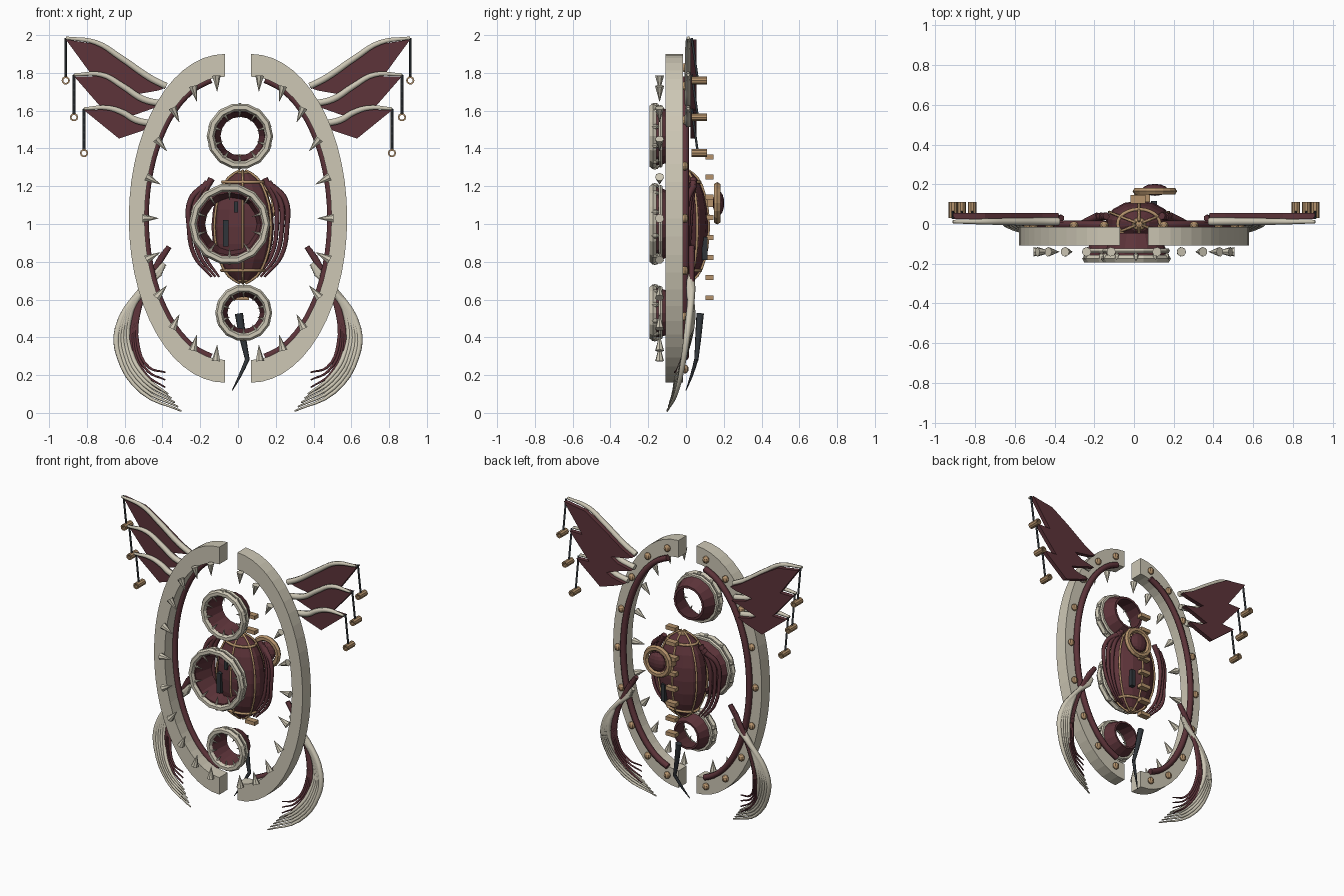
import bpy, bmesh
from math import sin, cos, pi, radians
from mathutils import Vector, Matrix

if "Cube" in bpy.data.objects:
    bpy.data.objects.remove(bpy.data.objects["Cube"])


def material(name, rgb):
    m = bpy.data.materials.new(name)
    m.use_nodes = True
    m.diffuse_color = (*rgb, 1)
    m.node_tree.nodes["Principled BSDF"].inputs["Base Color"].default_value = (*rgb, 1)
    return m


BONE = material("bone", (.61, .57, .46))
MAROON = material("maroon", (.11, .034, .042))
GOLD = material("gold", (.46, .29, .15))
SLATE = material("dark slate", (.03, .036, .042))


def finish(name, bm, mat):
    bmesh.ops.recalc_face_normals(bm, faces=bm.faces)
    me = bpy.data.meshes.new(name)
    bm.to_mesh(me)
    bm.free()
    me.materials.append(mat)
    ob = bpy.data.objects.new(name, me)
    bpy.context.collection.objects.link(ob)
    return ob


def sweep(name, sections, mat, closed=False):
    """Skin a row of equal closed cross-sections."""
    bm = bmesh.new()
    rows = [[bm.verts.new(p) for p in s] for s in sections]
    n = len(rows[0])
    pairs = list(zip(rows, rows[1:])) + ([(rows[-1], rows[0])] if closed else [])
    for a, b in pairs:
        for i in range(n):
            j = (i + 1) % n
            bm.faces.new((a[i], a[j], b[j], b[i]))
    if not closed:
        bm.faces.new(rows[0])
        bm.faces.new(rows[-1])
    return finish(name, bm, mat)


def lathe(name, c, profile, mat, seg=14):
    """Turn a closed (radius, depth) profile about the y axis."""
    secs = [[(c[0] + r * cos(a), c[1] + y, c[2] + r * sin(a)) for r, y in profile]
            for a in (2 * pi * i / seg for i in range(seg))]
    return sweep(name, secs, mat, True)


def hoop(name, c, r, thick, mat, seg=14):
    prof = [(r + thick * cos(a), thick * sin(a)) for a in (pi * k / 3 for k in range(6))]
    return lathe(name, c, prof, mat, seg)


def tube(name, pts, r, mat, taper=None, steps=5, sides=1):
    """Round strand through points, thinned by the taper list."""
    cu = bpy.data.curves.new(name, 'CURVE')
    cu.dimensions = '3D'
    cu.bevel_depth, cu.bevel_resolution = r, sides
    cu.resolution_u, cu.use_fill_caps = steps, True
    sp = cu.splines.new('BEZIER')
    sp.bezier_points.add(len(pts) - 1)
    for i, (bp, p) in enumerate(zip(sp.bezier_points, pts)):
        bp.co = p
        bp.handle_left_type = bp.handle_right_type = 'AUTO'
        bp.radius = taper[i] if taper else 1
    cu.materials.append(mat)
    ob = bpy.data.objects.new(name, cu)
    bpy.context.collection.objects.link(ob)
    return ob


def spikes(name, items, mat, seg=7):
    """Cones given as (base, direction, radius, length)."""
    bm = bmesh.new()
    for base, d, r, h in items:
        d = Vector(d).normalized()
        mx = Matrix.Translation(Vector(base) + d * h / 2) @ d.to_track_quat('Z', 'Y').to_matrix().to_4x4()
        bmesh.ops.create_cone(bm, cap_ends=True, segments=seg, radius1=r, radius2=.001,
                              depth=h, matrix=mx)
    return finish(name, bm, mat)


def balls(name, items, mat, u=12, v=8):
    bm = bmesh.new()
    for c, s in items:
        bmesh.ops.create_uvsphere(bm, u_segments=u, v_segments=v, radius=1,
                                  matrix=Matrix.Translation(c) @ Matrix.Diagonal((*s, 1)))
    return finish(name, bm, mat)


def boxes(name, items, mat):
    bm = bmesh.new()
    for c, s in items:
        bmesh.ops.create_cube(bm, size=1, matrix=Matrix.Translation(c) @ Matrix.Diagonal((*s, 1)))
    return finish(name, bm, mat)


MID = 1.03


def arc(s, a, b, deg, y):
    t = radians(deg)
    return Vector((s * (.07 + a * cos(t)), y, MID + b * sin(t)))


# Wings: spar points and lower membrane edge, as (x, z)
WINGS = [
    ([(.38, 1.73), (.46, 1.77), (.62, 1.88), (.75, 1.96), (.912, 1.985)], [(.74, 1.75), (.62, 1.68), (.42, 1.715)], 1.76),
    ([(.39, 1.635), (.5, 1.66), (.61, 1.73), (.72, 1.79), (.868, 1.79)], [(.72, 1.62), (.62, 1.56), (.45, 1.62)], 1.565),
    ([(.44, 1.53), (.54, 1.55), (.61, 1.59), (.69, 1.615), (.815, 1.61)], [(.63, 1.46), (.51, 1.5), (.46, 1.52)], 1.375)]

for s, side in ((1, "left"), (-1, "right")):
    # Half frame with a boxed section
    rim = []
    for i in range(29):
        d = -90 + i * 180 / 28
        rim.append([arc(s, .508, .87, d, -.108), arc(s, .508, .87, d, -.015),
                    arc(s, .425, .75, d, -.015), arc(s, .425, .75, d, -.108)])
    sweep(side + "_frame", rim, BONE)
    tube(side + "_frame_cord", [arc(s, .42, .745, d, -.004) for d in range(-80, 81, 10)],
         .021, MAROON, steps=2)
    balls(side + "_frame_studs", [(arc(s, .465, .81, d, -.006), (.024, .02, .024))
                                  for d in range(-80, 81, 20)], GOLD, 8, 6)
    thorns = []
    for i in range(11):
        p = arc(s, .435, .76, 84 - 16.8 * i, -.14)
        thorns.append((p, Vector((s * .07, -.14, MID)) - p, .024, .085))
    spikes(side + "_thorns", thorns, BONE)

    # Wings with hanging weights
    for k, (spar, low, drop) in enumerate(WINGS, 1):
        tag = f"{side}_wing_{k}_"
        tube(tag + "spar", [(s * x, .012, z) for x, z in spar], .02, BONE, (1, 1, .9, .75, .45))
        sweep(tag + "membrane", [[(s * x, y, z - .008) for x, z in spar + low] for y in (.025, .055)], MAROON)
        x, z = spar[-1]
        tube(tag + "cord", [(s * x, .03, z), (s * x, .06, drop + .02)], .007, SLATE)
        lathe(tag + "weight", (s * x, .07, drop),
              [(.022, -.04), (.022, .04), (.013, .04), (.013, -.04)], GOLD, 10)

    # Trailing strands crossing behind the frame
    for k in range(5):
        f = k / 4
        tube(f"{side}_bone_strand_{k + 1}",
             [(s * (.39 + .02 * f), .03, .79 - .05 * f), (s * (.5 + .02 * f), .02 + .01 * f, .66 - .02 * f),
              (s * (.58 + .055 * f), .03 - .02 * f, .49 - .04 * f),
              (s * (.57 + .06 * f), .0 - .01 * f, .33 - .03 * f),
              (s * (.49 + .02 * f), -.05, .19 - .08 * f),
              (s * (.37 - .07 * f), -.07 - .03 * f, .1 - .09 * f)],
             .019, BONE, (.8, 1, 1, .8, .55, .25), 4)
    for k in range(4):
        f = k / 3
        tube(f"{side}_red_strand_{k + 1}",
             [(s * (.365 + .04 * f), .03, .88 - .05 * f), (s * (.44 + .03 * f), .03, .75 - .04 * f),
              (s * (.52 + .015 * f), .025, .56), (s * (.53 + .03 * f), 0, .36 - .03 * f),
              (s * (.47 + .02 * f), -.04, .24 - .06 * f), (s * .385, -.06, .215 - .12 * f)],
             .014, MAROON, (1.2, 1, .9, .7, .5, .3), 4)

    # Ribs around the body
    for k in range(3):
        w = .205 + .027 * k
        tube(f"{side}_rib_{k + 1}",
             [(s * (.14 + .02 * k), .04, 1.24 - .02 * k), (s * (w - .01), .03 - .01 * k, 1.13),
              (s * w, .02 - .01 * k, .98), (s * (w - .03), .01, .83), (s * (.1 + .02 * k), 0, .72)],
             .014, MAROON, (1.4, 1.1, .9, .8, .4))

# Faceted body with gold seams
BODY, SIZE = Vector((.025, 0, .985)), Vector((.17, .118, .295))
balls("body", [(BODY, SIZE)], MAROON, 14, 10)


def shell(lon, lat, k=1.02):
    a, b = radians(lon), radians(lat)
    return BODY + Vector((cos(a) * cos(b), sin(a) * cos(b), sin(b))) * SIZE * k


for k in range(6):
    tube(f"body_seam_{k + 1}", [shell(30 + 60 * k, b) for b in range(-84, 85, 24)], .007, GOLD, steps=2)
for k, b in enumerate((-50, 52)):
    tube(f"body_band_{k + 1}", [shell(a, b) for a in range(0, 361, 30)], .009, GOLD, steps=2)
balls("body_caps", [(BODY + Vector((0, 0, h)), (.04, .035, .018)) for h in (-.28, .28)], GOLD, 10, 6)
boxes("body_slots", [((-.065, -.107, .95), (.03, .03, .14)), ((-.01, -.115, 1.09), (.02, .02, .06)),
                     ((.1, .1, .87), (.03, .03, .12))], SLATE)

# Spine bars on the back
boxes("spine_bars", [((.02, .125, 1.355 - .1065 * i), (.075, .042, .026)) for i in range(8)], GOLD)

# Round back ornament
hoop("back_ornament_ring", (.105, .165, 1.11), .092, .02, GOLD, 16)
balls("back_ornament_dome", [((.105, .172, 1.11), (.066, .03, .066))], MAROON)
boxes("back_ornament_mount", [((.04, .135, 1.11), (.08, .05, .04))], GOLD)

# Three open funnels with toothed rims
for name, x, z, r in (("upper", .01, 1.465, .155), ("middle", -.045, 1.0, .195), ("lower", .03, .53, .13)):
    lathe(name + "_funnel", (x, 0, z), [(r, -.175), (r * .98, -.13), (r * .76, -.045),
                                        (r * .66, -.045), (r * .85, -.175)], MAROON, 16)
    hoop(name + "_rim", (x, -.175, z), r, .021, BONE, 14)
    hoop(name + "_rim_back", (x, -.135, z), r * 1.02, .013, BONE, 14)
    teeth, knobs = [], []
    for i in range(10):
        a = 2 * pi * (i + .5) / 10
        d = Vector((cos(a), 0, sin(a)))
        c = Vector((x, -.18, z))
        teeth.append((c + d * r, -d + Vector((0, .25, 0)), .012, .3 * r + .015))
        knobs.append((c + d * (r + .008) + Vector((0, .015, 0)), (.014, .022, .014)))
    spikes(name + "_teeth", teeth, BONE, 6)
    balls(name + "_rim_knobs", knobs, BONE, 6, 4)

# Dark bent blade under the body
tube("blade_grip", [(.005, .075, .525), (.025, .065, .4), (.05, .055, .28)], .02, SLATE, (1.1, .9, .6), 2)
tube("blade_tip", [(.05, .055, .285), (.012, .03, .2), (-.03, 0, .12)], .012, SLATE, (1, .7, .2), 2)
